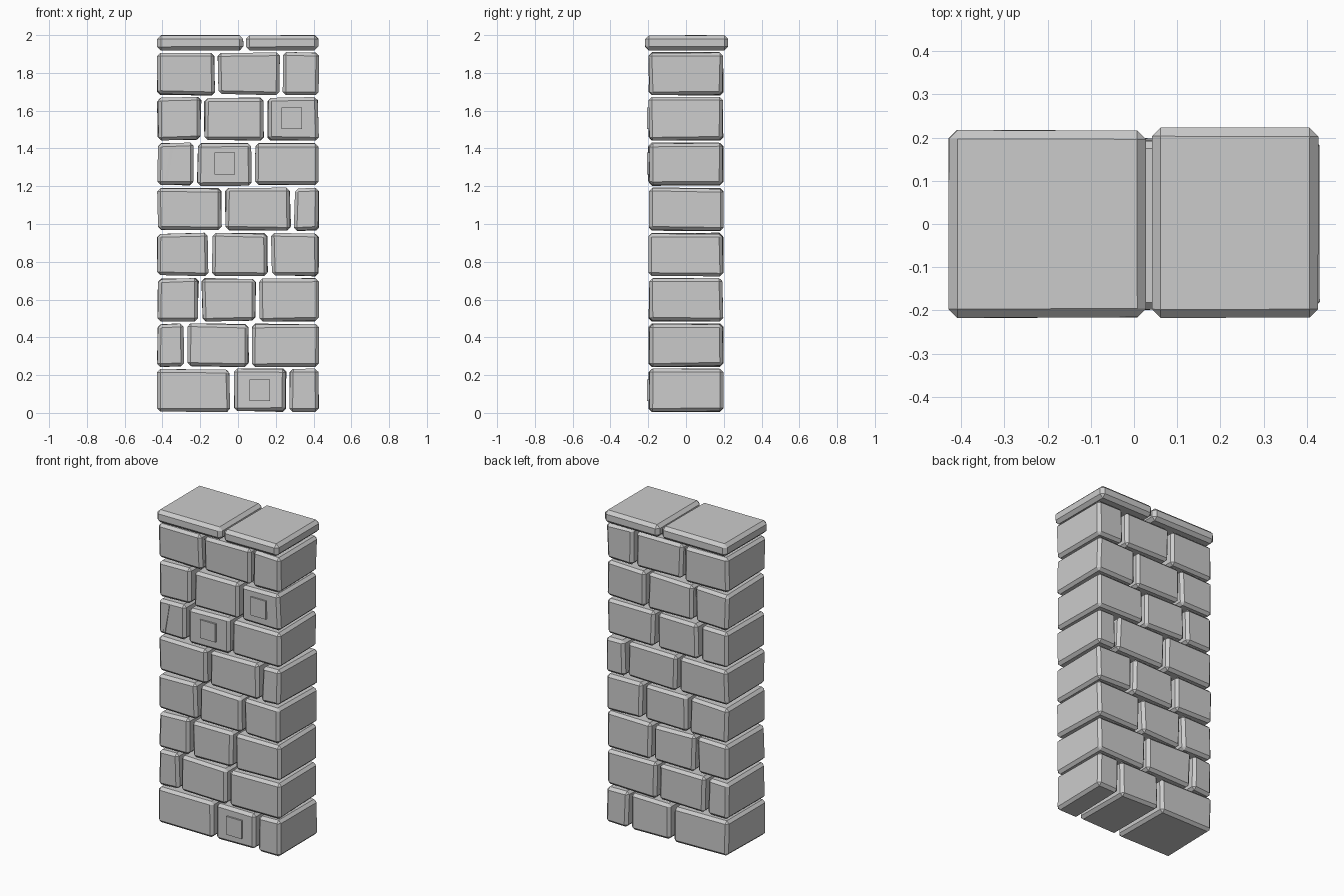
import bpy, bmesh, random
from mathutils import Vector

if "Cube" in bpy.data.objects:
    bpy.data.objects.remove(bpy.data.objects["Cube"])

random.seed(4)


def block(name, lo, hi, jitter=0.005, bevel=0.017):
    """Slightly irregular box with chamfered edges."""
    lo, hi = Vector(lo), Vector(hi)
    mid, size = (lo + hi) / 2, hi - lo
    bm = bmesh.new()
    bmesh.ops.create_cube(bm, size=1)
    for v in bm.verts:
        # corners only move inwards so the outline stays on size
        v.co = Vector([v.co[i] * (size[i] - 2 * random.uniform(0, jitter)) for i in range(3)])
    if bevel:
        bmesh.ops.bevel(bm, geom=bm.edges[:], offset=bevel, segments=1,
                        profile=0.5, affect='EDGES', clamp_overlap=True)
    me = bpy.data.meshes.new(name)
    bm.to_mesh(me)
    bm.free()
    ob = bpy.data.objects.new(name, me)
    ob.location = mid
    bpy.context.collection.objects.link(ob)
    return ob


# Courses of stone: the two joint positions of each row, bottom to top
W, D, PITCH, GAP = 0.43, 0.2, 0.2396, 0.006
joints = [(-0.033, 0.265), (-0.275, 0.065), (-0.20, 0.105), (-0.147, 0.167),
          (-0.076, 0.288), (-0.225, 0.083), (-0.187, 0.147), (-0.115, 0.23)]
for r, (a, b) in enumerate(joints):
    z = r * PITCH
    xs = [-W - GAP, a, b, W + GAP]
    for i in range(3):
        block(f"stone_row{r + 1}_{i + 1}",
              (xs[i] + GAP, -D, z + 0.003), (xs[i + 1] - GAP, D, z + PITCH - 0.004),
              jitter=0.009)

# Cap slabs
block("cap_slab_left", (-0.43, -0.218, 1.917), (0.029, 0.218, 2.0), 0.003, 0.02)
block("cap_slab_right", (0.041, -0.218, 1.917), (0.427, 0.224, 2.0), 0.003, 0.02)

# Small raised square plates on the front
for i, (x, z) in enumerate([(0.115, 0.12), (-0.07, 1.32), (0.285, 1.56)]):
    block(f"raised_plate_{i + 1}", (x - 0.054, -0.206, z - 0.058),
          (x + 0.054, -0.18, z + 0.058), 0, 0)

# Slanted thin strip on one stone
strip = block("slanted_strip", (-0.372, -0.2, 1.225), (-0.358, -0.18, 1.41), 0, 0)
strip.rotation_euler.y = 0.17
